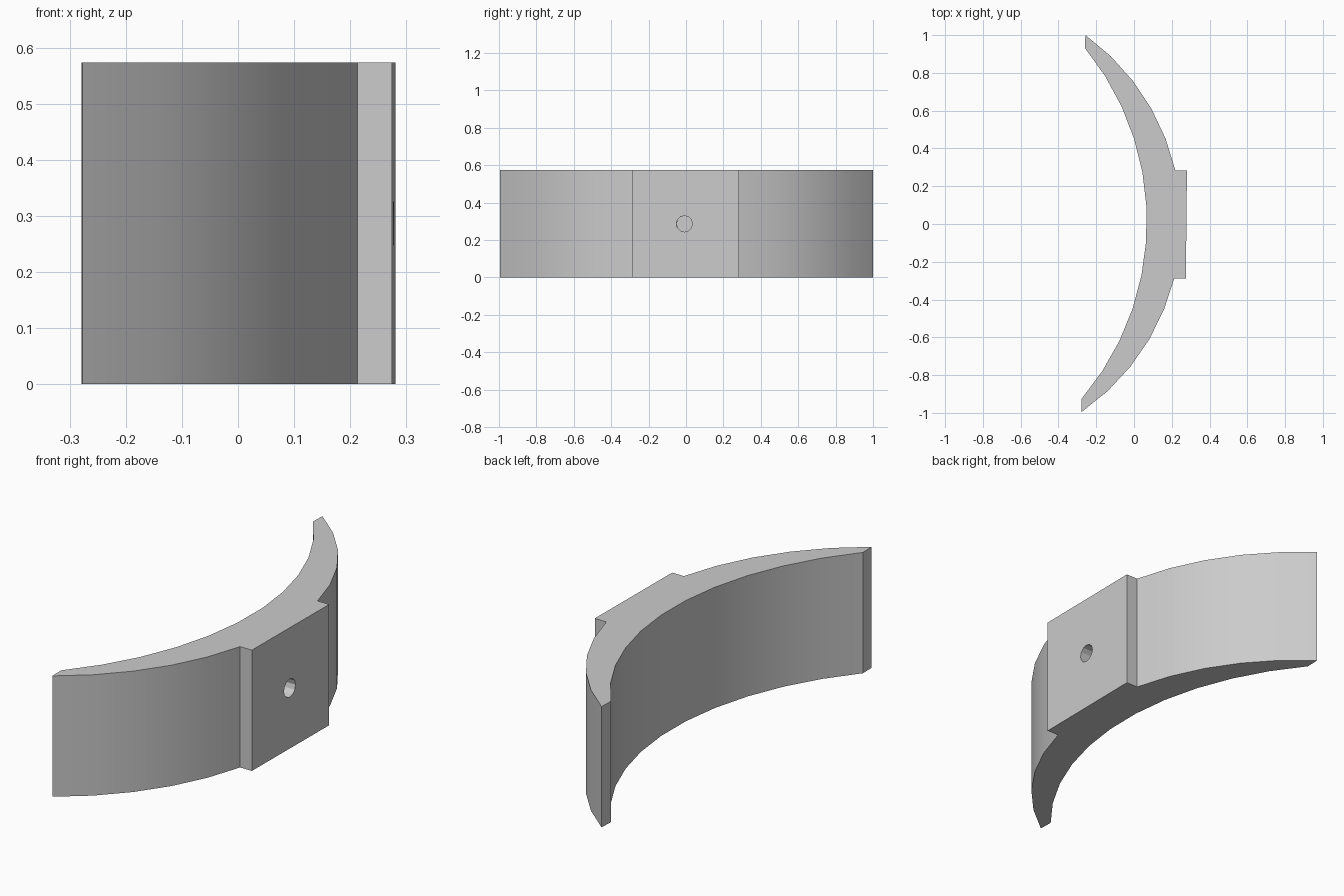
import bpy, bmesh
from math import asin, sin, cos, radians, pi
from mathutils import Matrix

cube = bpy.data.objects.get("Cube")
if cube:
    bpy.data.objects.remove(cube, do_unlink=True)

HEIGHT = 0.573
PAD_X, PAD_Y = 0.2775, 0.286
HOLE_R, HOLE_DEPTH = 0.043, 0.15
TILT = Matrix.Rotation(-0.01, 4, "Z")


def make_material(name, rgb):
    mat = bpy.data.materials.new(name)
    mat.use_nodes = True
    mat.diffuse_color = (*rgb, 1)
    mat.node_tree.nodes["Principled BSDF"].inputs["Base Color"].default_value = (*rgb, 1)
    return mat


def make_object(name, bm, mat):
    bmesh.ops.recalc_face_normals(bm, faces=bm.faces)
    mesh = bpy.data.meshes.new(name)
    bm.to_mesh(mesh)
    bm.free()
    mesh.materials.append(mat)
    obj = bpy.data.objects.new(name, mesh)
    bpy.context.collection.objects.link(obj)
    return obj


def arc(center_x, radius, y_start, y_end, segments):
    a, b = asin(y_start / radius), asin(y_end / radius)
    angles = [a + (b - a) * i / segments for i in range(segments + 1)]
    return [(center_x + radius * cos(t), radius * sin(t)) for t in angles]


grey = make_material("light grey", (0.6, 0.6, 0.6))

# Crescent outline with the square mounting pad on its outer side
inner = arc(-1.382, 1.45, 0.93, -0.93, 11)
lower = arc(-0.971, 1.221, -0.998, -PAD_Y, 5)
upper = [(x, -y) for x, y in reversed(lower)]
pad = [(PAD_X, -PAD_Y), (PAD_X, PAD_Y)]
outline = inner + lower + pad + upper

bm = bmesh.new()
base = bm.faces.new([bm.verts.new((x, y, 0)) for x, y in outline])
top = bmesh.ops.extrude_face_region(bm, geom=[base])["geom"]
bmesh.ops.translate(bm, vec=(0, 0, HEIGHT),
                    verts=[v for v in top if isinstance(v, bmesh.types.BMVert)])
bmesh.ops.transform(bm, matrix=TILT, verts=bm.verts)
bracket = make_object("curved_bracket", bm, grey)

# Blind screw hole in the middle of the pad
bm = bmesh.new()
bmesh.ops.create_cone(bm, cap_ends=True, segments=12, radius1=HOLE_R, radius2=HOLE_R,
                      depth=2 * HOLE_DEPTH,
                      matrix=TILT @ Matrix.Translation((PAD_X, -0.006, HEIGHT / 2))
                      @ Matrix.Rotation(pi / 2, 4, "Y"))
cutter = make_object("hole_cutter", bm, grey)
cutter.hide_render = True

cut = bracket.modifiers.new("screw hole", "BOOLEAN")
cut.operation = "DIFFERENCE"
cut.solver = "EXACT"
cut.object = cutter
bpy.ops.object.select_all(action="DESELECT")
bracket.select_set(True)
bpy.context.view_layer.objects.active = bracket
bpy.ops.object.modifier_apply(modifier=cut.name)
bpy.data.objects.remove(cutter, do_unlink=True)

# Smooth curved walls with crisp edges
bpy.ops.object.shade_smooth_by_angle(angle=radians(25))
